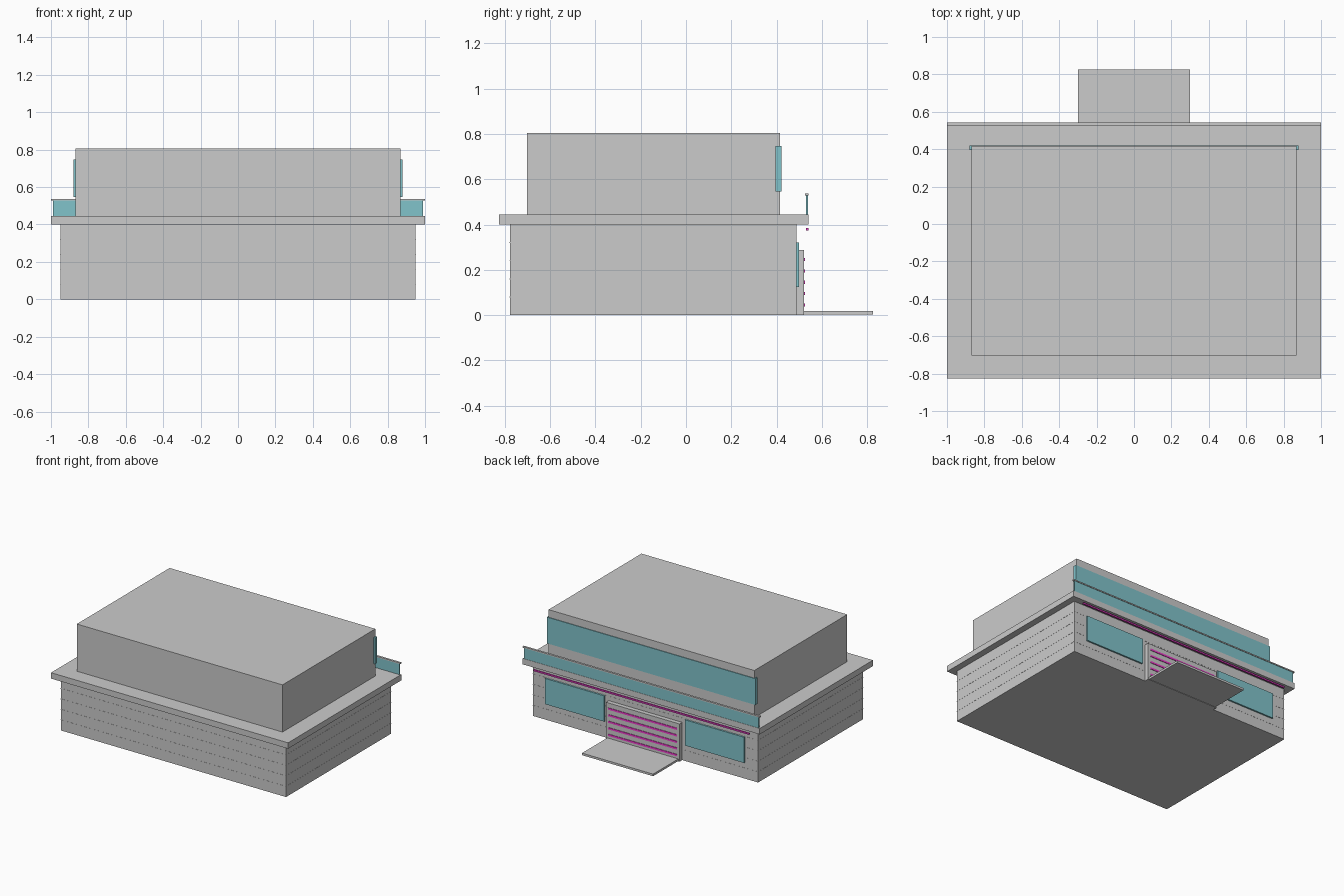
import bpy

if "Cube" in bpy.data.objects:
    bpy.data.objects.remove(bpy.data.objects["Cube"])


def material(name, color):
    m = bpy.data.materials.new(name)
    m.diffuse_color = color
    m.use_nodes = True
    m.node_tree.nodes["Principled BSDF"].inputs["Base Color"].default_value = m.diffuse_color
    return m


glass = material("glass_teal", (0.22, 0.55, 0.6, 1))
neon = material("neon_magenta", (0.85, 0.05, 0.6, 1))


def box(name, x, y, z, mat=None):
    """Box from (min, max) ranges on each axis."""
    r = (x, y, z)
    bpy.ops.mesh.primitive_cube_add(size=1, location=[(a + b) / 2 for a, b in r])
    ob = bpy.context.object
    ob.name = name
    ob.scale = [b - a for a, b in r]
    bpy.ops.object.transform_apply(location=False, rotation=False, scale=True)
    if mat:
        ob.data.materials.append(mat)
    return ob


# Main volumes
box("lower_floor", (-0.95, 0.95), (-0.778, 0.488), (0, 0.4))
box("floor_slab", (-1, 1), (-0.825, 0.54), (0.4, 0.445))
box("upper_floor", (-0.868, 0.868), (-0.703, 0.416), (0.445, 0.805))

# Thin cladding seams around the lower floor
for i in range(4):
    z = 0.08 * (i + 1)
    box(f"wall_seam_{i + 1}", (-0.951, 0.951), (-0.779, 0.489), (z - 0.002, z + 0.002))

# Upper window band and balcony railing
box("upper_window", (-0.88, 0.88), (0.395, 0.421), (0.547, 0.747), glass)
box("balcony_glass", (-0.99, 0.99), (0.53, 0.538), (0.445, 0.53), glass)
box("balcony_rail", (-1, 1), (0.526, 0.542), (0.528, 0.537))
box("slab_light_strip", (-0.91, 0.91), (0.53, 0.541), (0.373, 0.384), neon)

# Ground floor windows either side of the door
for side, s in (("left", -1), ("right", 1)):
    box(f"window_{side}", tuple(sorted((s * 0.34, s * 0.84))), (0.484, 0.5),
        (0.124, 0.32), glass)

# Entrance door with glowing slats, and the step in front
box("door", (-0.31, 0.31), (0.48, 0.521), (0, 0.288))
for i in range(5):
    z = 0.045 + 0.05 * i
    box(f"door_slat_{i + 1}", (-0.29, 0.29), (0.515, 0.525), (z - 0.007, z + 0.007), neon)
box("entrance_step", (-0.3, 0.3), (0.52, 0.825), (0.003, 0.019))
